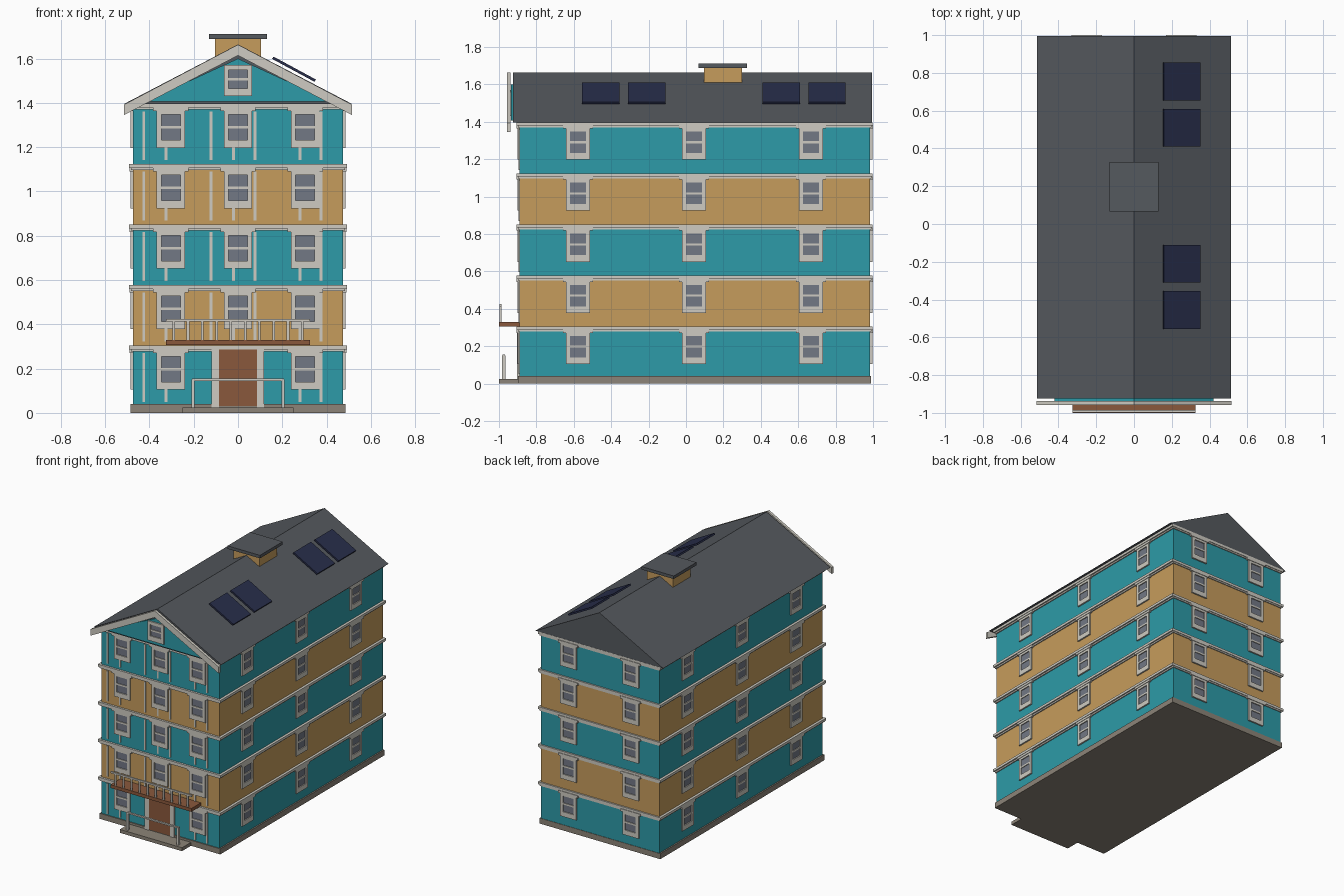
import bpy, bmesh, math
from mathutils import Matrix, Vector

if "Cube" in bpy.data.objects:
    bpy.data.objects.remove(bpy.data.objects["Cube"])


def mat(name, rgb):
    m = bpy.data.materials.new(name)
    m.diffuse_color = (*rgb, 1)
    m.use_nodes = True
    m.node_tree.nodes["Principled BSDF"].inputs["Base Color"].default_value = m.diffuse_color
    return m


TEAL = mat("teal_wall", (.026, .328, .392))
OCHRE = mat("ochre_wall", (.565, .333, .107))
WHITE = mat("off_white_trim", (.62, .60, .54))
ROOF = mat("slate_roof", (.091, .1, .112))
GLASS = mat("window_glass", (.17, .188, .235))
WOOD = mat("brown_wood", (.254, .098, .045))
PANEL = mat("solar_blue", (.021, .027, .069))
STONE = mat("base_stone", (.262, .231, .188))


class Part:
    """Collects boxes and prisms into one object."""
    def __init__(self, name, material):
        self.name, self.material, self.bm = name, material, bmesh.new()

    def box(self, x, y, z, m=Matrix()):
        size = Vector((x[1] - x[0], y[1] - y[0], z[1] - z[0]))
        mid = Vector((x[0] + x[1], y[0] + y[1], z[0] + z[1])) / 2
        bmesh.ops.create_cube(self.bm, size=1, matrix=m @ Matrix.Translation(mid) @ Matrix.Diagonal((*size, 1)))
        return self

    def prism(self, profile, y0, y1):
        """Extrude an (x, z) outline along y."""
        f = self.bm.faces.new([self.bm.verts.new((x, y0, z)) for x, z in profile])
        r = bmesh.ops.extrude_face_region(self.bm, geom=[f])
        verts = [v for v in r["geom"] if isinstance(v, bmesh.types.BMVert)]
        bmesh.ops.translate(self.bm, verts=verts, vec=(0, y1 - y0, 0))
        return self

    def done(self):
        bmesh.ops.recalc_face_normals(self.bm, faces=self.bm.faces)
        me = bpy.data.meshes.new(self.name)
        self.bm.to_mesh(me)
        self.bm.free()
        me.materials.append(self.material)
        bpy.context.collection.objects.link(bpy.data.objects.new(self.name, me))


STEP = .273          # storey height
HW, YF, YB = .475, -.89, .985

# Plinth and front step
Part("plinth", STONE).box((-.485, .485), (-.897, .988), (0, .04)).done()
Part("front_step", STONE).box((-.25, .25), (-1, -.89), (0, .025)).done()

# Five storeys in alternating colours, each topped by a two-tier cornice
trim = Part("storey_cornices", WHITE)
for i in range(5):
    z0 = .04 if i == 0 else .295 + STEP * (i - 1)
    Part(f"storey_{i + 1}", OCHRE if i % 2 else TEAL).box((-HW, HW), (YF, YB), (z0, .295 + STEP * i)).done()
    z = .305 + STEP * i
    trim.box((-.493, .493), (-.905, .996), (z - .018, z))
    trim.box((-.483, .483), (-.898, .992), (z - .028, z - .018))
trim.done()

# Windows: local x across, -y outwards, z up from the frame bottom
frames, glass, heads = Part("window_frames", WHITE), Part("window_glass", GLASS), Part("window_headers", WHITE)


def window(x, y, z, angle=0, h=.172, header=True):
    m = Matrix.Translation((x, y, z)) @ Matrix.Rotation(angle, 4, 'Z')
    w, g = .064, .043
    b, t = .035, h - .022
    for s in (-1, 1):
        frames.box(sorted((s * g, s * w)), (-.011, 0), (0, h), m)
    frames.box((-g, g), (-.011, 0), (0, b), m)
    frames.box((-g, g), (-.011, 0), (t, h), m)
    frames.box((-g, g), (-.009, 0), ((b + t) / 2 - .006, (b + t) / 2 + .006), m)
    glass.box((-g, g), (-.004, 0), (b, t), m)
    if header:
        heads.box((-.08, .08), (-.015, 0), (h - .006, h + .012), m)


for i in range(5):
    z = .105 + STEP * i
    for x in (-.303, 0, .303):
        if i or x:
            window(x, YF, z)
    for x in (-.25, .25):
        window(x, YB, z, math.pi)
    for y in (-.578, .043, .668):
        window(HW, y, z, math.pi / 2)
        window(-HW, y, z, -math.pi / 2)
window(0, -.935, 1.43, h=.14, header=False)
for p in (frames, glass, heads):
    p.done()

# Vertical battens on the front
battens = Part("front_battens", WHITE)
for i in range(5):
    z = .05 + STEP * i
    for x in (-.425, -.122, .077, .375):
        if i or abs(x) > .2:
            battens.box((x - .006, x + .006), (-.895, YF), (z, z + .22))
    for x in (-.325, -.02, .28):
        if i or abs(x) > .1:
            battens.box((x - .006, x + .006), (-.895, YF), (z, z + .06))
battens.done()

# Door and its side posts
Part("front_door", WOOD).box((-.085, .085), (-.9, YF), (.03, .292)).done()
Part("door_posts", WHITE).box((-.12, -.085), (-.903, YF), (.025, .292)).box(
    (.085, .117), (-.903, YF), (.025, .292)).done()

# Step railing
rail = Part("step_railing", WHITE).box((-.207, .207), (-.982, -.968), (.145, .155))
for x in (-.203, .203):
    rail.box((x - .007, x + .007), (-.984, -.966), (.025, .15))
rail.done()

# Balcony with balusters
Part("balcony_floor", WOOD).box((-.325, .325), (-1, YF), (.306, .33)).done()
rail = Part("balcony_railing", WHITE).box((-.325, .325), (-.998, -.986), (.412, .424))
for i in range(10):
    x = -.29 + i * .58 / 9
    rail.box((x - .006, x + .006), (-.997, -.987), (.33, .424))
rail.done()

# Gable roof, front gable wall and barge boards
Part("roof", ROOF).prism([(-.513, 1.396), (.513, 1.396), (0, 1.664)], -.925, .995).done()
Part("front_gable", TEAL).prism([(-.42, 1.407), (.42, 1.407), (0, 1.6)], -.936, -.92).done()
Part("barge_boards", WHITE).prism(
    [(-.515, 1.345), (0, 1.614), (.515, 1.345), (.515, 1.392), (0, 1.663), (-.515, 1.392)], -.957, -.937).done()

# Chimney and cap
Part("chimney", OCHRE).box((-.104, .104), (.096, .3), (1.55, 1.69)).done()
Part("chimney_cap", ROOF).box((-.13, .13), (.066, .327), (1.688, 1.71)).done()

# Solar panels on the right slope
panels = Part("solar_panels", PANEL)
for y in (.754, .51, -.21, -.455):
    m = Matrix.Translation((.253, y, 1.552)) @ Matrix.Rotation(math.atan(.54), 4, 'Y')
    panels.box((-.109, .109), (-.1, .1), (-.006, .006), m)
panels.done()
